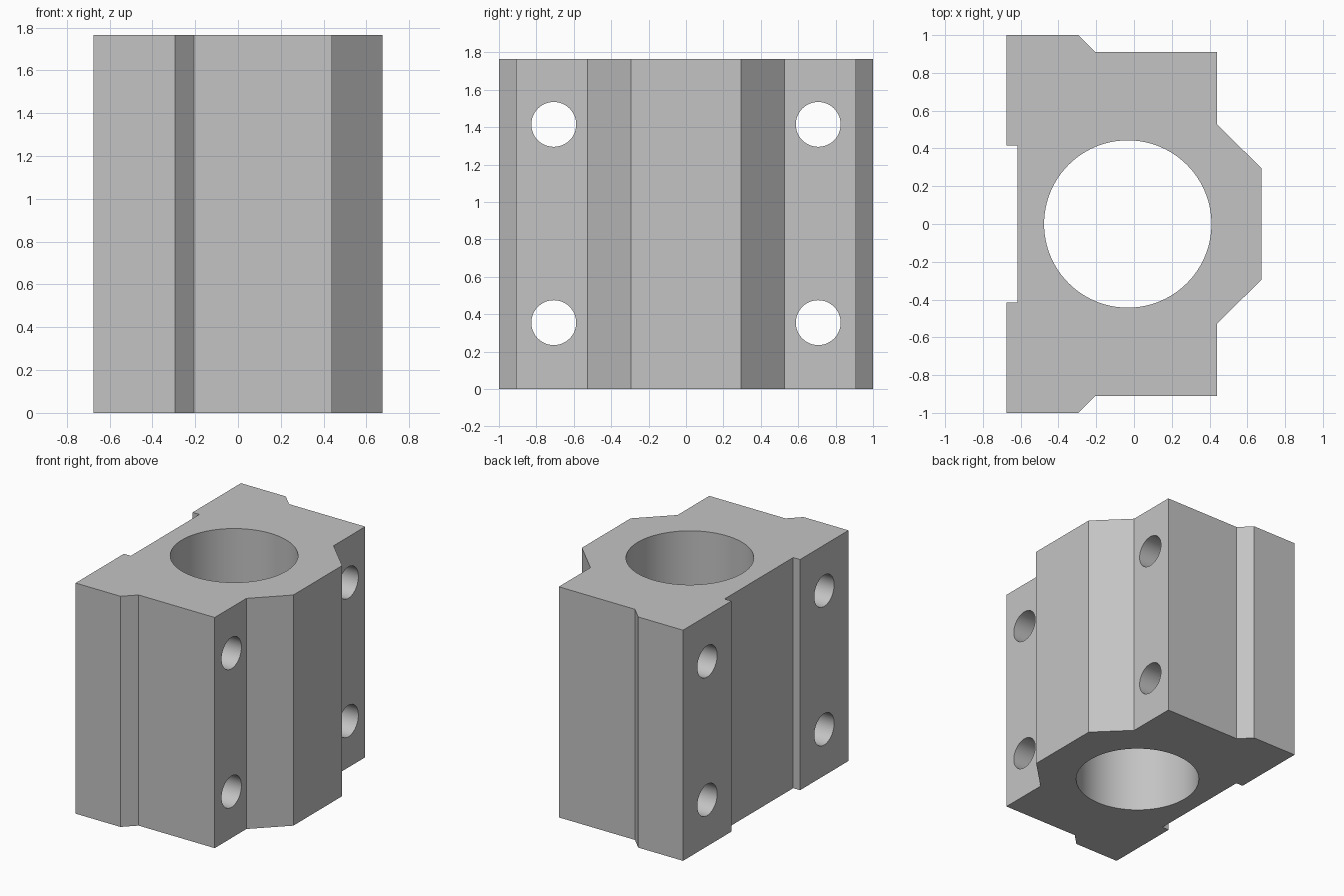
import bpy, bmesh, math
from mathutils import Matrix

HEIGHT = 1.765

cube = bpy.data.objects.get("Cube")
if cube:
    bpy.data.objects.remove(cube, do_unlink=True)

# Plain grey metal
metal = bpy.data.materials.new("grey_metal")
metal.use_nodes = True
grey = (0.55, 0.55, 0.55, 1)
metal.diffuse_color = grey
metal.node_tree.nodes["Principled BSDF"].inputs["Base Color"].default_value = grey


def add_object(name, bm):
    bmesh.ops.recalc_face_normals(bm, faces=bm.faces)
    mesh = bpy.data.meshes.new(name)
    bm.to_mesh(mesh)
    bm.free()
    mesh.materials.append(metal)
    obj = bpy.data.objects.new(name, mesh)
    bpy.context.collection.objects.link(obj)
    return obj


# Block: half outline mirrored across y = 0, then extruded upwards
half = [(0.675, 0.295), (0.44, 0.527), (0.44, 0.91), (-0.205, 0.91),
        (-0.295, 1.0), (-0.675, 1.0), (-0.675, 0.415), (-0.617, 0.415)]
outline = half + [(x, -y) for x, y in reversed(half)]
bm = bmesh.new()
base = bm.faces.new([bm.verts.new((x, y, 0)) for x, y in outline])
top = bmesh.ops.extrude_face_region(bm, geom=[base])["geom"]
bmesh.ops.translate(bm, vec=(0, 0, HEIGHT),
                    verts=[v for v in top if isinstance(v, bmesh.types.BMVert)])
block = add_object("bearing_block", bm)


# Cutters for the main bore and the four cross bolt holes
def cut_hole(name, radius, sides, matrix):
    bm = bmesh.new()
    bmesh.ops.create_cone(bm, cap_ends=True, segments=sides, radius1=radius,
                          radius2=radius, depth=3, matrix=matrix)
    cutter = add_object(name, bm)
    cutter.hide_render = True
    mod = block.modifiers.new(name, "BOOLEAN")
    mod.operation = "DIFFERENCE"
    mod.solver = "EXACT"
    mod.object = cutter
    return cutter


cutters = [cut_hole("bore_cutter", 0.443, 96,
                    Matrix.Translation((-0.033, 0, HEIGHT / 2)))]
for y in (-0.707, 0.707):
    for z in (0.355, 1.415):
        turn = Matrix.Rotation(math.pi / 2, 4, "Y")
        cutters.append(cut_hole("bolt_hole_cutter", 0.12, 48,
                                Matrix.Translation((0, y, z)) @ turn))

# Apply the cuts and remove the cutters
bpy.ops.object.select_all(action="DESELECT")
bpy.context.view_layer.objects.active = block
block.select_set(True)
for mod in list(block.modifiers):
    bpy.ops.object.modifier_apply(modifier=mod.name)
for cutter in cutters:
    bpy.data.objects.remove(cutter, do_unlink=True)

# Round walls smooth, edges sharp
bpy.ops.object.shade_smooth_by_angle(angle=math.radians(30))
